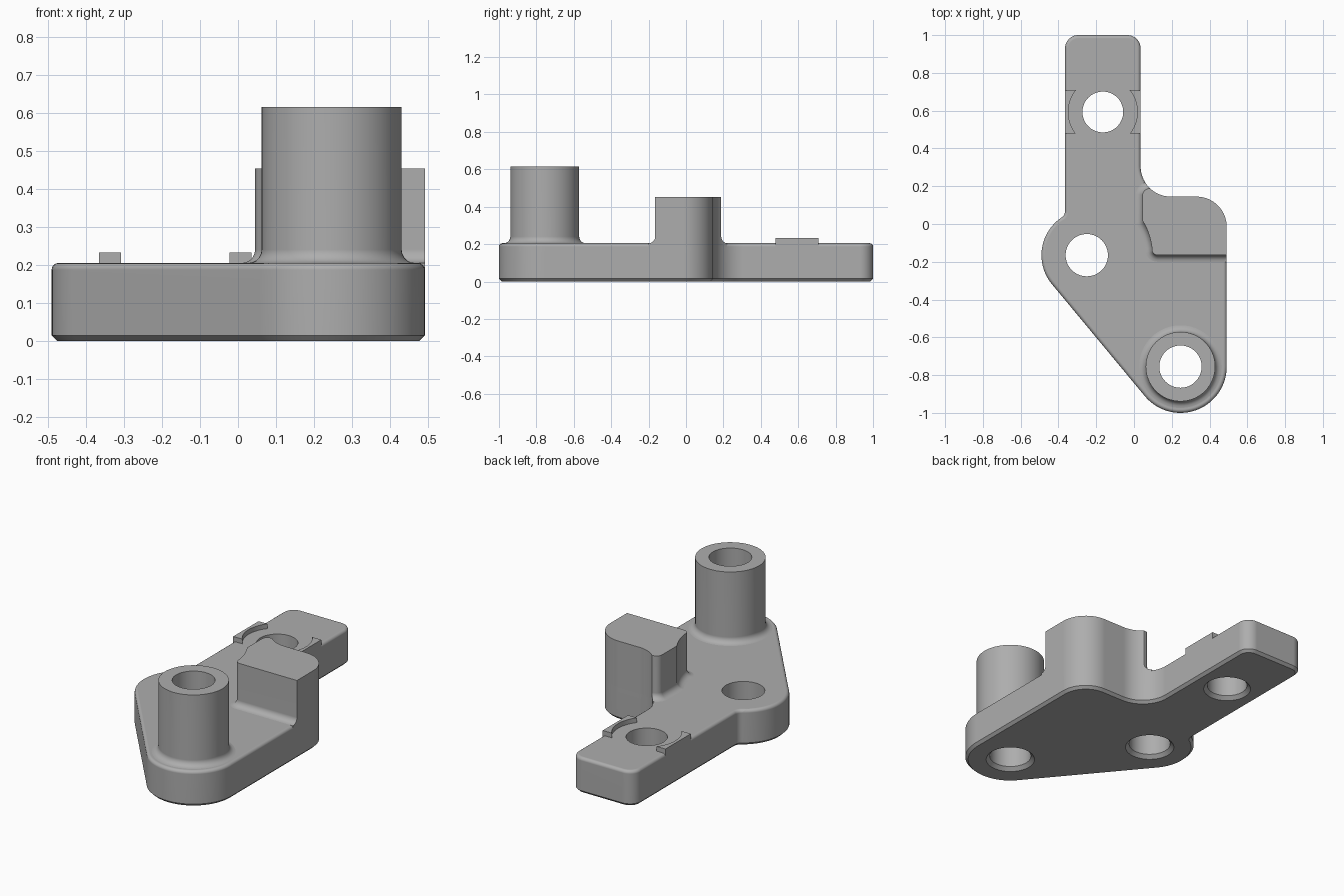
import bpy, bmesh, math
from math import sin, cos, radians
from mathutils import Vector

if "Cube" in bpy.data.objects:
    bpy.data.objects.remove(bpy.data.objects["Cube"])

grey = bpy.data.materials.new("machined_grey")
grey.diffuse_color = (0.42, 0.42, 0.42, 1)
grey.use_nodes = True
grey.node_tree.nodes["Principled BSDF"].inputs["Base Color"].default_value = grey.diffuse_color


def arc(cx, cy, r, a0, a1, n=14):
    return [Vector((cx + r * cos(radians(a0 + (a1 - a0) * i / n)),
                    cy + r * sin(radians(a0 + (a1 - a0) * i / n)))) for i in range(n + 1)]


def offset(pts, d):
    """Move a counter-clockwise outline outward by d."""
    out = []
    for i, p in enumerate(pts):
        e0 = (p - pts[i - 1]).normalized()
        e1 = (pts[(i + 1) % len(pts)] - p).normalized()
        n0, n1 = Vector((e0.y, -e0.x)), Vector((e1.y, -e1.x))
        out.append(p + (n0 + n1) * (d / max(0.3, 1 + n0.dot(n1))))
    return out


def make(name, bm):
    bmesh.ops.recalc_face_normals(bm, faces=bm.faces)
    me = bpy.data.meshes.new(name)
    bm.to_mesh(me)
    bm.free()
    me.materials.append(grey)
    ob = bpy.data.objects.new(name, me)
    bpy.context.collection.objects.link(ob)
    return ob


def loft(name, pts, layers):
    """Stack offset copies of an outline; layers are (z, offset)."""
    bm = bmesh.new()
    rings = [[bm.verts.new((p.x, p.y, z)) for p in offset(pts, d)] for z, d in layers]
    n = len(pts)
    for a, b in zip(rings, rings[1:]):
        for i in range(n):
            j = (i + 1) % n
            bm.faces.new((a[i], a[j], b[j], b[i]))
    bm.faces.new(rings[0][::-1])
    bm.faces.new(rings[-1])
    return make(name, bm)


def lathe(name, cx, cy, profile, caps=False, n=64):
    bm = bmesh.new()
    rings = [[bm.verts.new((cx + r * cos(2 * math.pi * i / n),
                            cy + r * sin(2 * math.pi * i / n), z)) for i in range(n)]
             for r, z in profile]
    for a, b in zip(rings, rings[1:]):
        for i in range(n):
            j = (i + 1) % n
            bm.faces.new((a[i], a[j], b[j], b[i]))
    if caps:
        bm.faces.new(rings[0][::-1])
        bm.faces.new(rings[-1])
    return make(name, bm)


def boolean(ob, tool, op):
    m = ob.modifiers.new("cut", 'BOOLEAN')
    m.object, m.operation, m.solver = tool, op, 'EXACT'
    bpy.context.view_layer.objects.active = ob
    bpy.ops.object.modifier_apply(modifier=m.name)
    bpy.data.objects.remove(tool)


def finish(ob):
    bpy.ops.object.select_all(action='DESELECT')
    ob.select_set(True)
    bpy.context.view_layer.objects.active = ob
    bpy.ops.object.shade_smooth_by_angle(angle=radians(32))
    w = ob.modifiers.new("normals", 'WEIGHTED_NORMAL')
    w.keep_sharp = True


TOP, EDGE = 0.205, 0.187
BOSS, PIVOT, ARM = (0.246, -0.755), (-0.25, -0.165), (-0.165, 0.593)

# Plate outline, counter-clockwise from the boss end
outline = (arc(*BOSS, 0.245, 220, 360, 30)
           + arc(0.331, -0.015, 0.16, 0, 90)
           + arc(0.195, 0.305, 0.16, 270, 180)
           + arc(-0.035, 0.93, 0.07, 0, 90, 10)
           + arc(-0.295, 0.93, 0.07, 90, 180, 10)
           + arc(-0.405, 0.068, 0.04, 0, -56.4, 6)
           + arc(*PIVOT, 0.24, 123.6, 220, 22))

# Base plate: chamfered underside, rounded top edge
rounded = [(EDGE + 0.018 * sin(radians(a)), -0.018 * (1 - cos(radians(a))))
           for a in (0, 22.5, 45, 67.5, 90)]
plate = loft("base_plate", outline, [(0, -0.015), (0.015, 0)] + rounded)

# Through holes, countersunk from below
for (cx, cy), r in ((BOSS, 0.112), (PIVOT, 0.112), (ARM, 0.108)):
    hole = lathe("hole_cutter", cx, cy, [(r + 0.035, -0.015), (r, 0.02), (r, 0.3)], True)
    boolean(plate, hole, 'DIFFERENCE')

# Hollow boss with a filleted foot
foot = [(0.219 - 0.035 * sin(radians(a)), TOP + 0.035 * (1 - cos(radians(a))))
        for a in (0, 18, 36, 54, 72, 90)]
boss = lathe("boss_tube", *BOSS, foot + [(0.184, 0.615), (0.112, 0.615), (0.112, TOP)])

# Stop block: filleted foot, trimmed flush with the plate sides
shape = ([Vector((0.7, -0.165)), Vector((0.7, 0.188))]
         + arc(0.08, 0.153, 0.035, 90, 180, 6)
         + arc(*PIVOT, 0.347, 31.8, 6, 10)
         + arc(0.125, -0.135, 0.03, 195, 270, 6))
flare = [(TOP + 0.035 * (1 - cos(radians(a))), 0.035 * (1 - sin(radians(a))))
         for a in (0, 18, 36, 54, 72, 90)]
block = loft("stop_block", shape, [(EDGE, 0.035)] + flare + [(0.453, 0)])
boolean(block, loft("trim_cutter", outline, [(0.1, 0), (0.6, 0)]), 'INTERSECT')

# Pair of curved locating lugs either side of the arm hole
lugs = []
for side, name in ((-1, "left_lug"), (1, "right_lug")):
    curve = arc(0, 0, 0.183, -39, 39)
    pts = [Vector((0.2, -0.115))] + [Vector((0.2, 0.115))] + curve[::-1]
    pts = [Vector((ARM[0] + side * p.x, ARM[1] + p.y)) for p in pts]
    lugs.append(loft(name, pts if side > 0 else pts[::-1], [(EDGE, 0), (0.232, 0)]))

for ob in [plate, boss, block] + lugs:
    finish(ob)
